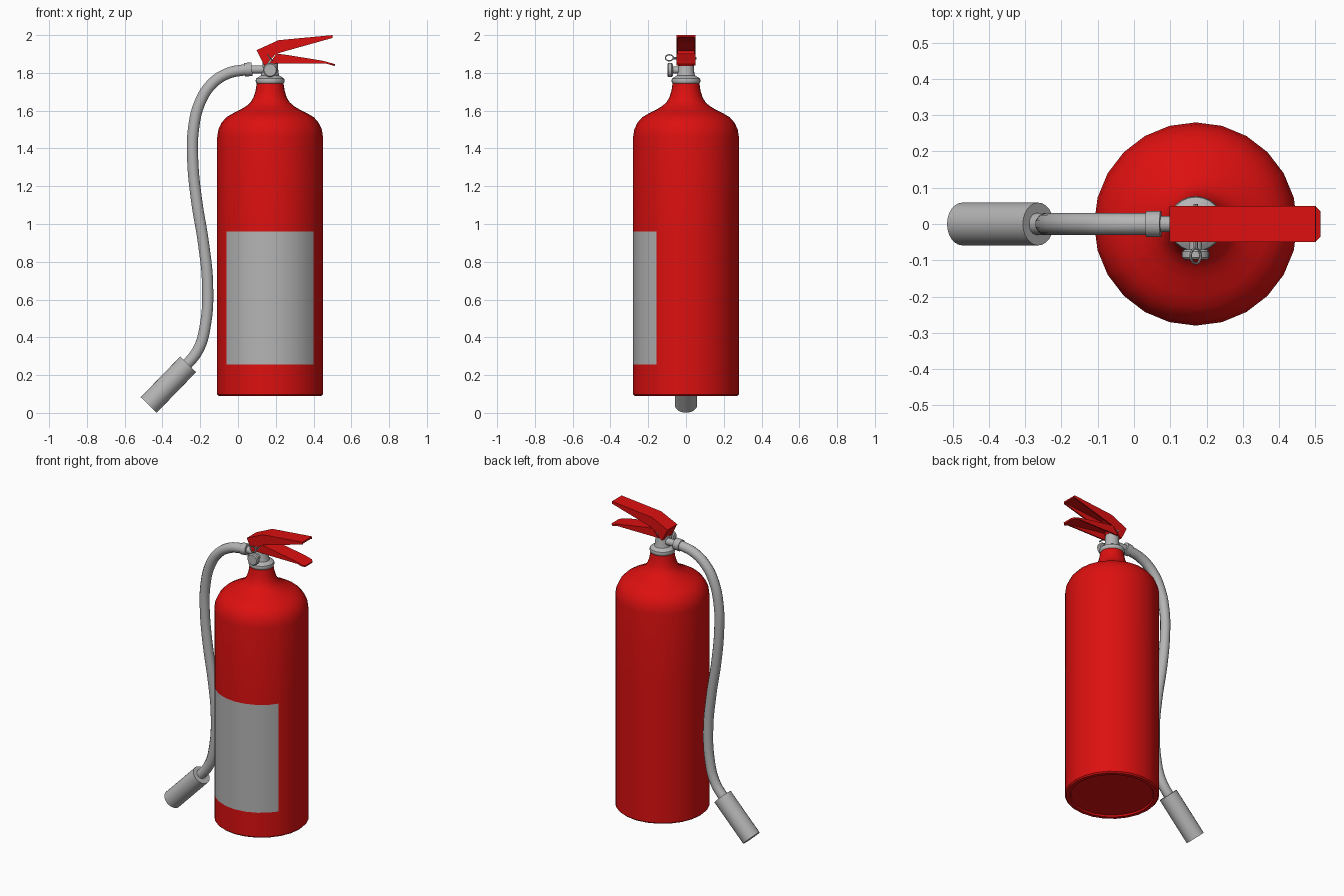
import bpy, bmesh, math
from mathutils import Vector

if "Cube" in bpy.data.objects:
    bpy.data.objects.remove(bpy.data.objects["Cube"])

CX = 0.17  # axis of the cylinder


def material(name, rgb):
    m = bpy.data.materials.new(name)
    m.diffuse_color = (*rgb, 1)
    m.use_nodes = True
    m.node_tree.nodes["Principled BSDF"].inputs["Base Color"].default_value = m.diffuse_color
    return m


RED = material("red paint", (0.72, 0.005, 0.005))
GREY = material("grey", (0.46, 0.46, 0.46))


def finish(name, bm, mats, smooth=None):
    bmesh.ops.remove_doubles(bm, verts=bm.verts, dist=1e-5)
    bmesh.ops.recalc_face_normals(bm, faces=bm.faces)
    me = bpy.data.meshes.new(name)
    bm.to_mesh(me)
    bm.free()
    ob = bpy.data.objects.new(name, me)
    bpy.context.collection.objects.link(ob)
    for m in mats:
        me.materials.append(m)
    if smooth:
        bpy.ops.object.select_all(action='DESELECT')
        ob.select_set(True)
        bpy.context.view_layer.objects.active = ob
        bpy.ops.object.shade_smooth_by_angle(angle=math.radians(smooth))
    return ob


def lathe(name, profile, mats, polar, origin=(0, 0, 0), axis=(0, 0, 1), smooth=35, rule=None):
    """Revolve (radius, height) points; polar is a list of (angle, radius factor)."""
    rot = Vector((0, 0, 1)).rotation_difference(Vector(axis))
    bm = bmesh.new()
    rings = [[bm.verts.new((r * k * math.cos(a), r * k * math.sin(a), z)) for a, k in polar]
             for r, z in profile]
    n = len(polar)
    for lo, hi in zip(rings, rings[1:]):
        for i in range(n):
            f = bm.faces.new((lo[i], lo[(i + 1) % n], hi[(i + 1) % n], hi[i]))
            if rule:
                f.material_index = rule(f.calc_center_median())
    for ring in (rings[0], rings[-1]):
        bm.faces.new(ring)
    for v in bm.verts:
        v.co = rot @ v.co + Vector(origin)
    return finish(name, bm, mats, smooth)


def circle(n):
    return [(2 * math.pi * i / n, 1) for i in range(n)]


def rod(name, a, b, r, mat, n=16):
    d = Vector(b) - Vector(a)
    return lathe(name, [(r, 0), (r, d.length)], [mat], circle(n), a, d.normalized())


# Cylinder body: 24 sides plus two edges on the chords that bound the label
LABEL = math.radians(56)
step = math.radians(15)
polar = circle(24)
for s in (-1, 1):
    a = (-math.pi / 2 + s * LABEL) % (2 * math.pi)
    mid = (math.floor(a / step) + 0.5) * step
    polar.append((a, math.cos(step / 2) / math.cos(a - mid)))
polar.sort()


def label_rule(c):
    on_front = abs(math.atan2(c.x, -c.y)) < LABEL
    return int(on_front and 0.256 < c.z < 0.96)


body_profile = [(0.245, 0.10), (0.25, 0.09), (0.272, 0.09), (0.28, 0.098), (0.28, 0.256),
                (0.28, 0.96), (0.28, 1.46), (0.274, 1.50), (0.258, 1.535), (0.232, 1.565),
                (0.198, 1.585), (0.158, 1.605), (0.125, 1.625), (0.103, 1.645),
                (0.088, 1.67), (0.077, 1.705), (0.070, 1.75)]
lathe("body", body_profile, [RED, GREY], polar, (CX, 0, 0), rule=label_rule)

# Collar and valve stem
lathe("collar", [(0.066, 1.74), (0.074, 1.747), (0.077, 1.758), (0.074, 1.77), (0.062, 1.778),
                 (0.05, 1.785)], [GREY], circle(24), (CX, 0, 0))
lathe("valve_stem", [(0.05, 1.78), (0.044, 1.80), (0.04, 1.865)], [GREY], circle(20), (CX, 0, 0))

# Pressure gauge facing the front
rod("gauge_stalk", (CX, 0, 1.815), (CX, -0.075, 1.815), 0.018, GREY)
lathe("gauge", [(0.030, 0), (0.038, 0.006), (0.038, 0.022), (0.032, 0.028)], [GREY],
      circle(20), (CX, -0.07, 1.815), (0, -1, 0))

# Safety pin with its pull ring
rod("safety_pin", (CX, 0.055, 1.878), (CX, -0.066, 1.878), 0.006, GREY, 8)
bpy.ops.mesh.primitive_torus_add(major_radius=0.021, minor_radius=0.0035, major_segments=20,
                                 minor_segments=6, location=(CX, -0.088, 1.88),
                                 rotation=(0, math.radians(49), 0))
ring = bpy.context.object
ring.name = "pull_ring"
ring.data.materials.append(GREY)
bpy.ops.object.shade_smooth_by_angle()


# Lever and grip: bent sheet-metal channels
def channel(name, spine, side, half=0.05, wall=0.008):
    bm = bmesh.new()
    rows = [[bm.verts.new((x, s * w, z)) for s in (-1, 1)] for x, z, w in spine]
    for a, b in zip(rows, rows[1:]):
        bm.faces.new((a[0], b[0], b[1], a[1]))
    me = bpy.data.meshes.new(name)
    bm.to_mesh(me)
    bm.free()
    sheet = bpy.data.objects.new(name + "_sheet", me)
    bpy.context.collection.objects.link(sheet)
    me.materials.append(RED)
    mod = sheet.modifiers.new("thickness", 'SOLIDIFY')
    mod.thickness, mod.offset = 0.01, -1
    bm = bmesh.new()
    for s in (-1, 1):
        loops = [[bm.verts.new((x, s * y, z)) for x, z in side] for y in (half, half - wall)]
        for loop in loops:
            bm.faces.new(loop)
        for i in range(len(side)):
            j = (i + 1) % len(side)
            bm.faces.new((loops[0][i], loops[0][j], loops[1][j], loops[1][i]))
    finish(name + "_sides", bm, [RED])


H = 0.05
channel("top_lever",
        [(0.138, 1.84, H), (0.098, 1.92, H), (0.214, 1.973, H), (0.5, 2.0, H)],
        [(0.138, 1.84), (0.098, 1.92), (0.214, 1.973), (0.5, 2.0), (0.5, 1.985),
         (0.25, 1.915), (0.2, 1.90), (0.15, 1.845)])
channel("lower_grip",
        [(0.20, 1.902, H), (0.26, 1.895, H), (0.45, 1.864, H), (0.50, 1.85, H),
         (0.514, 1.846, 0.035)],
        [(0.165, 1.85), (0.205, 1.902), (0.26, 1.895), (0.45, 1.864), (0.50, 1.85),
         (0.45, 1.849)])

# Hose fitting
rod("hose_outlet", (CX, 0, 1.818), (0.07, 0, 1.818), 0.022, GREY)
rod("hose_coupling", (0.074, 0, 1.82), (0.034, 0, 1.816), 0.036, GREY, 20)

# Hose as a swept smooth curve
path = [(0.045, 1.818), (-0.055, 1.797), (-0.14, 1.74), (-0.203, 1.64), (-0.236, 1.50),
        (-0.24, 1.343), (-0.22, 1.13), (-0.182, 0.893), (-0.161, 0.68), (-0.172, 0.469),
        (-0.21, 0.336), (-0.29, 0.234)]
curve = bpy.data.curves.new("hose", 'CURVE')
curve.dimensions = '3D'
curve.bevel_depth = 0.031
curve.bevel_resolution = 3
curve.resolution_u = 5
curve.use_fill_caps = True
spline = curve.splines.new('BEZIER')
spline.bezier_points.add(len(path) - 1)
for p, (x, z) in zip(spline.bezier_points, path):
    p.co = (x, 0, z)
    p.handle_left_type = p.handle_right_type = 'AUTO'
curve.materials.append(GREY)
bpy.context.collection.objects.link(bpy.data.objects.new("hose", curve))

# Discharge nozzle
rod("nozzle", (-0.264, 0, 0.257), (-0.473, 0, 0.042), 0.059, GREY, 24)
